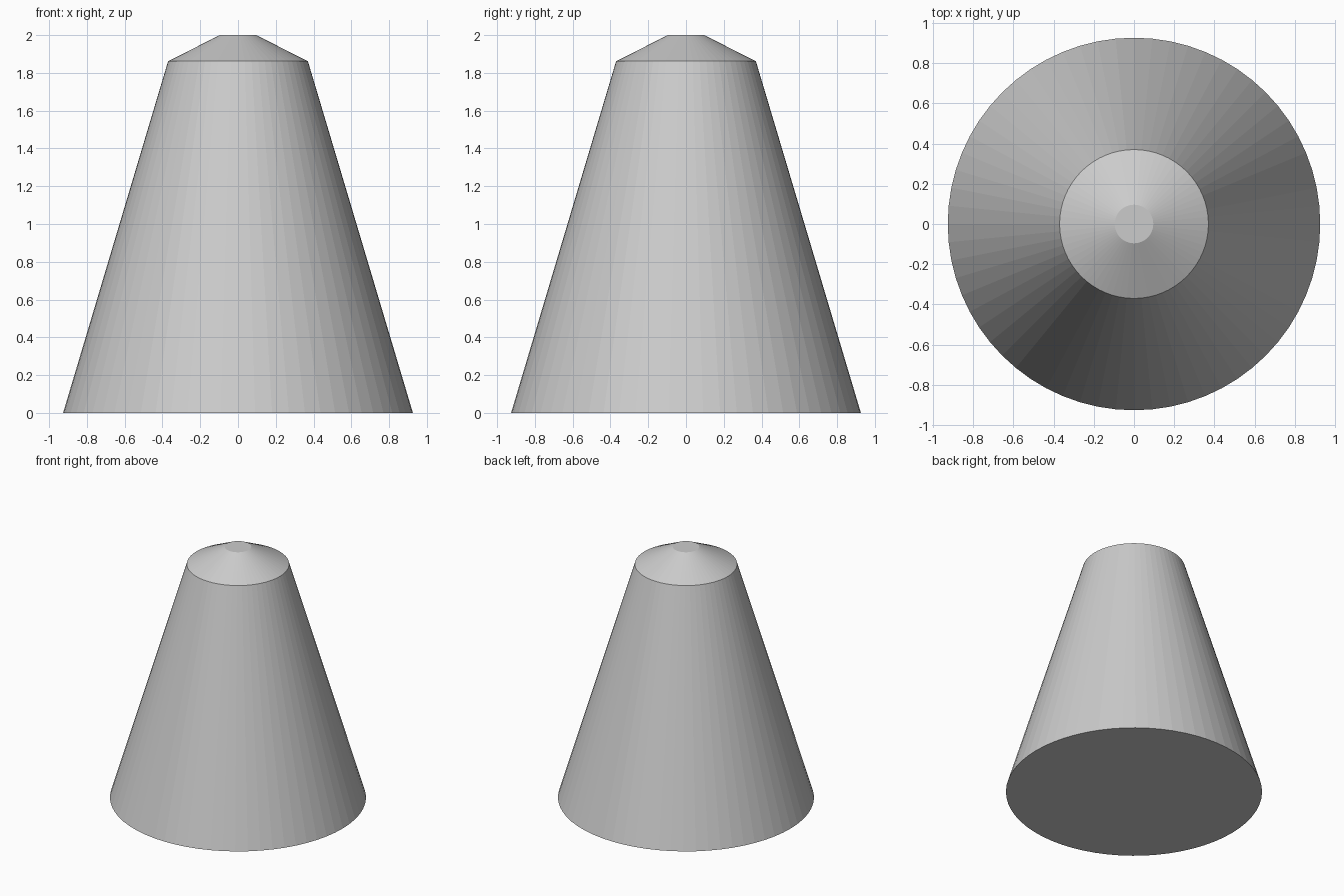
import bpy, bmesh
from math import cos, sin, tau

if "Cube" in bpy.data.objects:
    bpy.data.objects.remove(bpy.data.objects["Cube"])

SIDES = 64
# (radius, height) rings: base, shoulder, flat tip
PROFILE = [(0.926, 0.0), (0.37, 1.862), (0.096, 2.0)]

# Tapered body with shallow cone cap, lathed from the profile
bm = bmesh.new()
rings = [[bm.verts.new((r * cos(tau * i / SIDES), r * sin(tau * i / SIDES), z))
          for i in range(SIDES)] for r, z in PROFILE]
for low, high in zip(rings, rings[1:]):
    for i in range(SIDES):
        j = (i + 1) % SIDES
        bm.faces.new((low[i], low[j], high[j], high[i]))

# Flat tip and closed base
bm.faces.new(rings[-1])
bm.faces.new(rings[0][::-1])

mesh = bpy.data.meshes.new("tapered_cone")
bm.to_mesh(mesh)
bm.free()
bpy.context.collection.objects.link(bpy.data.objects.new("tapered_cone", mesh))
